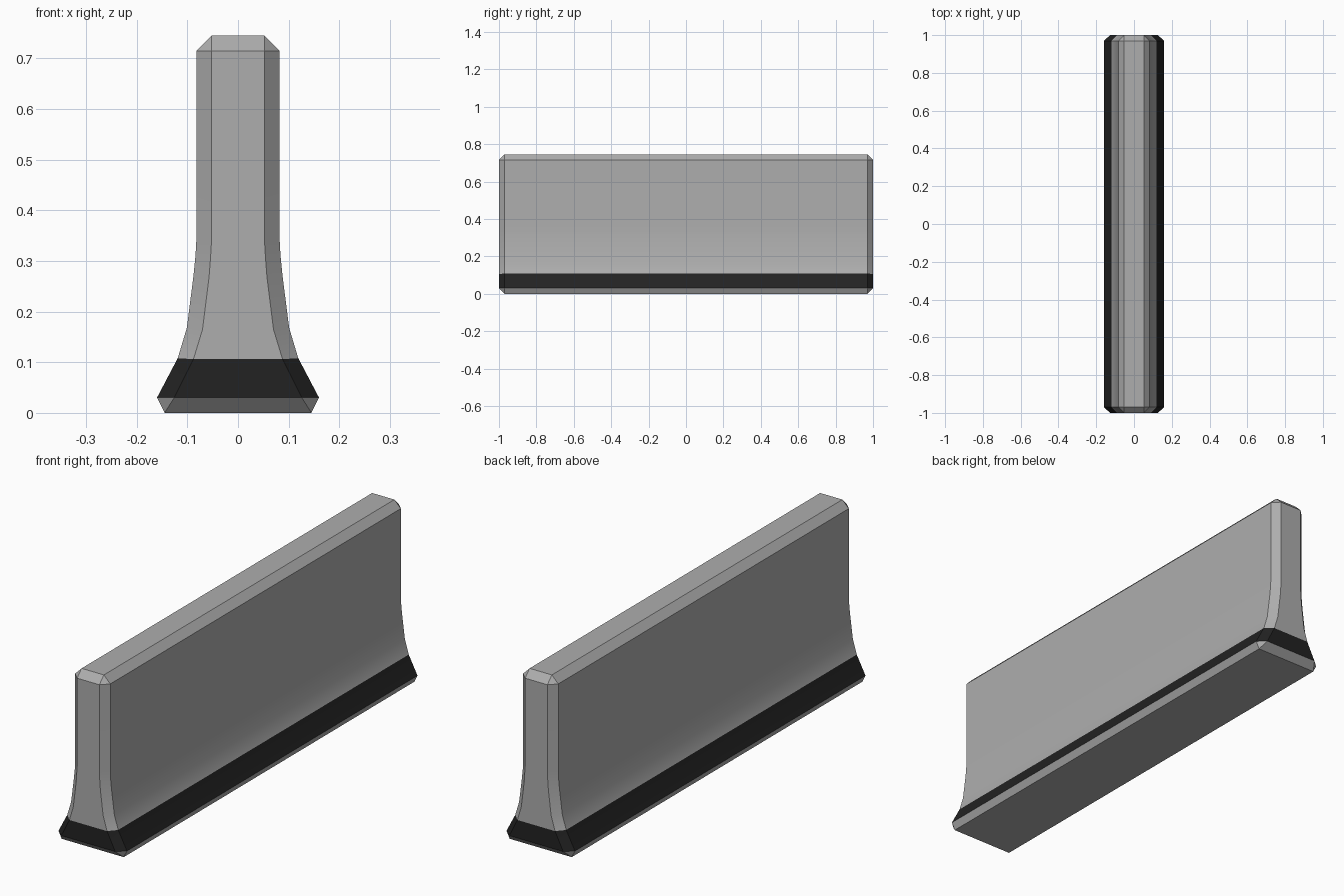
import bpy, bmesh, math

if "Cube" in bpy.data.objects:
    bpy.data.objects.remove(bpy.data.objects["Cube"])

# Right half of the barrier cross-section (half width, height), bottom to top
FULL = [(0.145, 0.0), (0.16, 0.03), (0.119, 0.108), (0.101, 0.168),
        (0.088, 0.27), (0.084, 0.31), (0.082, 0.345), (0.082, 0.715), (0.052, 0.745)]
# Same section pulled in for the chamfered end faces
INSET = [(0.126, 0.03), (0.126, 0.03), (0.088, 0.106), (0.070, 0.165),
         (0.057, 0.27), (0.054, 0.31), (0.052, 0.345), (0.052, 0.715), (0.052, 0.715)]


def material(name, color):
    m = bpy.data.materials.new(name)
    m.diffuse_color = (*color, 1)
    m.use_nodes = True
    m.node_tree.nodes["Principled BSDF"].inputs["Base Color"].default_value = m.diffuse_color
    return m


def ring(bm, half, y):
    pts = half + [(-x, z) for x, z in reversed(half)]
    return [bm.verts.new((x, y, z)) for x, z in pts]


bm = bmesh.new()
rings = [ring(bm, h, y) for h, y in
         ((INSET, -1.0), (FULL, -0.97), (FULL, 0.97), (INSET, 1.0))]
n = len(rings[0])

# Long sides, top, underside and end chamfers
for a, b in zip(rings, rings[1:]):
    for i in range(n):
        j = (i + 1) % n
        bm.faces.new((a[i], a[j], b[j], b[i]))

# End faces as horizontal strips
for r in (rings[0], rings[-1]):
    for i in range(1, len(FULL) - 2):
        bm.faces.new((r[i], r[i + 1], r[n - 2 - i], r[n - 1 - i]))

bmesh.ops.remove_doubles(bm, verts=bm.verts, dist=0.0005)
bmesh.ops.recalc_face_normals(bm, faces=bm.faces)

# Dark painted band around the sloped foot
for f in bm.faces:
    zs = [v.co.z for v in f.verts]
    if min(zs) > 0.025 and max(zs) < 0.11:
        f.material_index = 1

mesh = bpy.data.meshes.new("road_barrier")
bm.to_mesh(mesh)
bm.free()
mesh.materials.append(material("concrete grey", (0.42, 0.42, 0.42)))
mesh.materials.append(material("dark band", (0.016, 0.016, 0.016)))
barrier = bpy.data.objects.new("road_barrier", mesh)
bpy.context.collection.objects.link(barrier)

# Smooth the flared sides, keep the chamfers crisp
bpy.context.view_layer.objects.active = barrier
barrier.select_set(True)
bpy.ops.object.shade_smooth_by_angle(angle=math.radians(25))
